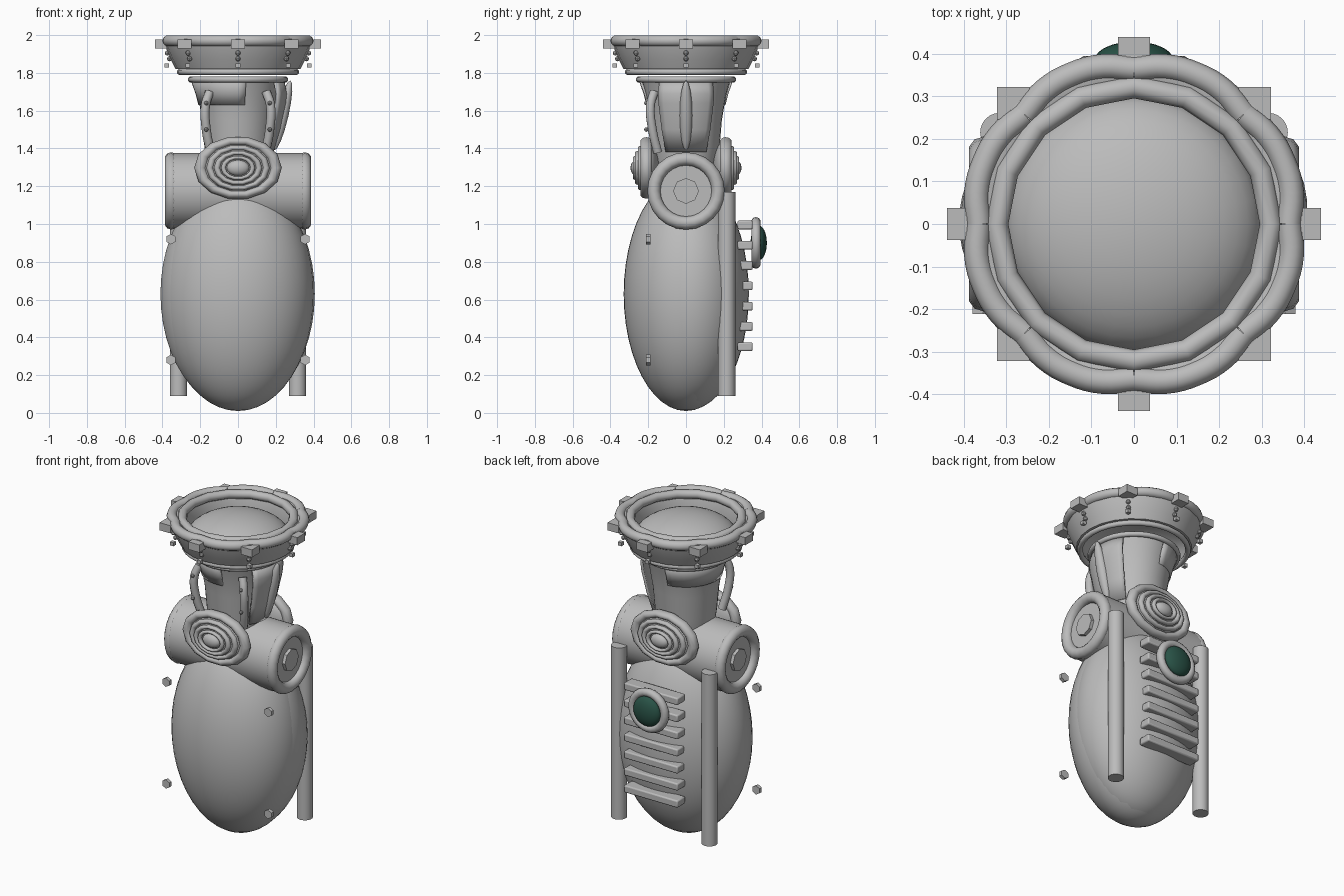
import bpy, bmesh
from math import pi, radians, sin, cos
from mathutils import Vector

cube = bpy.data.objects.get("Cube")
if cube:
    bpy.data.objects.remove(cube, do_unlink=True)


def material(name, rgb):
    m = bpy.data.materials.new(name)
    m.use_nodes = True
    m.diffuse_color = (*rgb, 1)
    m.node_tree.nodes["Principled BSDF"].inputs["Base Color"].default_value = (*rgb, 1)
    return m


GREY = material("stone grey", (0.5, 0.5, 0.5))
GREEN = material("dark green", (0.022, 0.085, 0.062))


def finish(name, mat=GREY, smooth=True):
    ob = bpy.context.object
    ob.name = name
    ob.data.materials.append(mat)
    if smooth:
        bpy.ops.object.shade_smooth_by_angle(angle=radians(40))
    return ob


def ball(name, loc, size, mat=GREY, seg=32):
    bpy.ops.mesh.primitive_uv_sphere_add(segments=seg, ring_count=seg // 2, location=loc)
    bpy.context.object.scale = size
    return finish(name, mat)


def ring(name, loc, major, minor, rot=(0, 0, 0), scale=(1, 1, 1), seg=24):
    bpy.ops.mesh.primitive_torus_add(location=loc, rotation=rot, major_radius=major,
                                     minor_radius=minor, major_segments=seg, minor_segments=10)
    bpy.context.object.scale = scale
    return finish(name)


def rod(name, loc, r, depth, rot=(0, 0, 0), seg=24, bevel=0):
    bpy.ops.mesh.primitive_cylinder_add(vertices=seg, radius=r, depth=depth, location=loc, rotation=rot)
    ob = finish(name)
    if bevel:
        mod = ob.modifiers.new("bevel", 'BEVEL')
        mod.width, mod.segments = bevel, 3
    return ob


def box(name, loc, size, bevel=0):
    bpy.ops.mesh.primitive_cube_add(size=1, location=loc)
    ob = bpy.context.object
    ob.scale = size
    bpy.ops.object.transform_apply(location=False, rotation=False, scale=True)
    if bevel:
        mod = ob.modifiers.new("bevel", 'BEVEL')
        mod.width, mod.segments = bevel, 2
    return finish(name, smooth=bool(bevel))


def lathe(name, profile, start=0, end=360, steps=32, thick=0):
    """Sweep (radius, z) points about the z axis between two angles."""
    bm = bmesh.new()
    rows = []
    for i in range(steps + 1):
        a = radians(start + (end - start) * i / steps)
        rows.append([bm.verts.new((r * cos(a), r * sin(a), z)) for r, z in profile])
    for p, q in zip(rows, rows[1:]):
        for j in range(len(profile) - 1):
            bm.faces.new((p[j], q[j], q[j + 1], p[j + 1]))
    bmesh.ops.remove_doubles(bm, verts=bm.verts, dist=0.0001)
    me = bpy.data.meshes.new(name)
    bm.to_mesh(me)
    bm.free()
    ob = bpy.data.objects.new(name, me)
    bpy.context.collection.objects.link(ob)
    bpy.ops.object.select_all(action='DESELECT')
    bpy.context.view_layer.objects.active = ob
    ob.select_set(True)
    if thick:
        mod = ob.modifiers.new("shell", 'SOLIDIFY')
        mod.thickness = thick
    return finish(name)


def tube(name, points, r):
    cu = bpy.data.curves.new(name, 'CURVE')
    cu.dimensions = '3D'
    cu.bevel_depth, cu.bevel_resolution, cu.use_fill_caps = r, 3, True
    cu.resolution_u = 4
    sp = cu.splines.new('BEZIER')
    sp.bezier_points.add(len(points) - 1)
    for bp, p in zip(sp.bezier_points, points):
        bp.co = p
        bp.handle_left_type = bp.handle_right_type = 'AUTO'
    ob = bpy.data.objects.new(name, cu)
    bpy.context.collection.objects.link(ob)
    cu.materials.append(GREY)


# Egg-shaped body: main shell and a slightly turned rear shell
ball("body", (0, 0, 0.63), (0.402, 0.33, 0.62), seg=48)
rear = ball("rear_shell", (-0.002, 0.018, 0.63), (0.41, 0.314, 0.612), seg=48)
rear.rotation_euler.z = radians(5)

# Cross barrel with recessed round ends
rod("cross_barrel", (0, 0, 1.175), 0.2, 0.71, (0, pi / 2, 0), 32, 0.015)
for s in (-1, 1):
    ring("barrel_rim", (s * 0.354, 0, 1.175), 0.17, 0.035, (0, pi / 2, 0))
    rod("barrel_knob", (s * 0.355, 0, 1.175), 0.068, 0.04, (0, pi / 2, 0), 8)
    # Rear posts
    rod("rear_post", (s * 0.315, 0.215, 0.63), 0.046, 1.08)
    # Studs beside the body
    for z in (0.28, 0.92):
        rod("side_stud", (s * 0.355, -0.2, z), 0.028, 0.022, (pi / 2, 0, 0), 6)
    # Oval rosettes, front and back
    for radius, thick, y in ((0.2, 0.032, 0.21), (0.15, 0.018, 0.238),
                             (0.112, 0.016, 0.255), (0.078, 0.013, 0.268)):
        ring("rosette_ring", (0, s * y, 1.297), radius, thick, (pi / 2, 0, 0), (1, 0.72, 1), 14)
    ball("rosette_plate", (0, s * 0.2, 1.297), (0.2, 0.06, 0.137))
    ball("rosette_boss", (0, s * 0.262, 1.297), (0.06, 0.032, 0.042), seg=16)

# Back ribs and the gem in its ring
for i in range(7):
    box("back_rib", (0, 0.313, 0.35 + i * 0.1075), (0.375, 0.08, 0.046), 0.008)
ring("gem_ring", (0, 0.37, 0.9), 0.112, 0.025, (pi / 2, 0, 0))
ball("gem", (0, 0.385, 0.9), (0.092, 0.043, 0.092), GREEN)

# Neck with overlapping plates
lathe("neck", ((0.16, 1.3), (0.177, 1.4), (0.19, 1.55), (0.212, 1.68), (0.235, 1.76), (0, 1.76)))
lathe("neck_band", ((0.21, 1.63), (0.225, 1.69), (0.25, 1.76)), 95, 280, 20, 0.012)
lathe("neck_plate", ((0.188, 1.38), (0.225, 1.5), (0.255, 1.64), (0.26, 1.69), (0.245, 1.76)),
      -35, 35, 10, 0.015)
leaf = ball("neck_leaf", (0.235, 0, 1.575), (0.032, 0.034, 0.19), seg=16)
leaf.rotation_euler.y = radians(13)
for s in (-1, 1):
    tube("neck_strap", [(s * 0.145, -0.15, 1.38), (s * 0.168, -0.178, 1.5),
                        (s * 0.172, -0.188, 1.63), (s * 0.15, -0.168, 1.7)], 0.024)
    for z in (1.5, 1.64):
        ball("strap_stud", (s * 0.168, -0.21, z), (0.012, 0.012, 0.012), seg=8)

# Collar rings
ring("lower_collar", (0, 0, 1.765), 0.25, 0.016, seg=32)
ring("upper_collar", (0, 0, 1.805), 0.308, 0.016, seg=32)

# Flared crown, inner rim ring and the dome inside
lathe("crown_wall", ((0.33, 1.82), (0.355, 1.87), (0.385, 1.94), (0.395, 1.98),
                     (0.36, 1.985), (0.325, 1.97), (0.3, 1.9), (0.3, 1.82), (0.33, 1.82)), steps=24)
ring("inner_rim", (0, 0, 1.972), 0.322, 0.027, seg=16)
lathe("inner_dome", [(0.3 * cos(i * pi / 20), 1.84 + 0.15 * sin(i * pi / 20)) for i in range(11)])

# Around the crown: swelling rim lobes between square blocks, with small studs below
for i in range(8):
    lobe = []
    for j, r in enumerate((0.364, 0.376, 0.379, 0.376, 0.364)):
        a = (i + j / 4) * pi / 4
        lobe.append((r * cos(a), r * sin(a), 1.97))
    tube("rim_lobe", lobe, 0.03)
    d = Vector((cos(i * pi / 4), sin(i * pi / 4), 0))
    box("crown_block", d * 0.401 + Vector((0, 0, 1.953)), (0.076, 0.076, 0.048))
    box("crown_stud", d * 0.377 + Vector((0, 0, 1.84)), (0.024, 0.024, 0.022))
    for z, r in ((1.905, 0.374), (1.875, 0.362)):
        ball("crown_bead", d * r + Vector((0, 0, z)), (0.014, 0.014, 0.014), seg=8)
